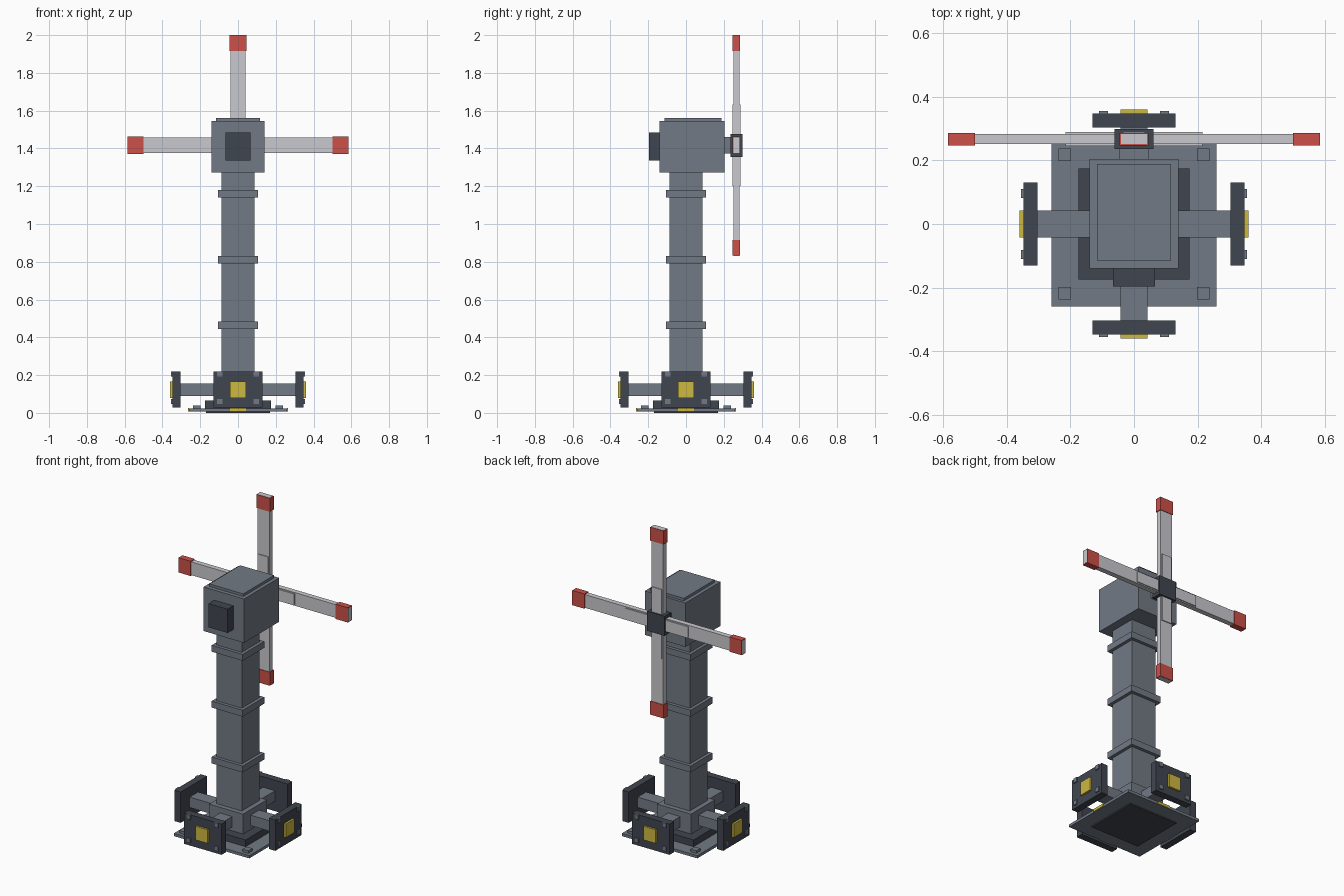
import bpy, bmesh, math
from mathutils import Matrix, Vector

if "Cube" in bpy.data.objects:
    bpy.data.objects.remove(bpy.data.objects["Cube"])


def mat(name, r, g, b):
    m = bpy.data.materials.new(name)
    lin = [((c / 255 + 0.055) / 1.055) ** 2.4 for c in (r, g, b)]
    m.diffuse_color = (*lin, 1)
    m.use_nodes = True
    m.node_tree.nodes["Principled BSDF"].inputs["Base Color"].default_value = m.diffuse_color
    return m


GREY = mat("steel grey", 114, 122, 133)
DARK = mat("dark grey", 64, 70, 80)
LIGHT = mat("blade light grey", 202, 202, 207)
RED = mat("tip red", 204, 80, 72)
YELLOW = mat("socket yellow", 206, 184, 64)


def boxes(name, material, ranges, turns=1, axis='Z', pivot=(0, 0, 0)):
    """Boxes given as (x0,x1,y0,y1,z0,z1), repeated in quarter turns about an axis."""
    bm = bmesh.new()
    for k in range(turns):
        p = Vector(pivot)
        rot = (Matrix.Translation(p) @ Matrix.Rotation(k * math.pi / 2, 4, axis)
               @ Matrix.Translation(-p))
        for x0, x1, y0, y1, z0, z1 in ranges:
            m = (Matrix.Translation(((x0 + x1) / 2, (y0 + y1) / 2, (z0 + z1) / 2))
                 @ Matrix.Diagonal((x1 - x0, y1 - y0, z1 - z0, 1)))
            bmesh.ops.create_cube(bm, size=1, matrix=rot @ m)
    me = bpy.data.meshes.new(name)
    bm.to_mesh(me)
    bm.free()
    me.materials.append(material)
    ob = bpy.data.objects.new(name, me)
    bpy.context.collection.objects.link(ob)
    return ob


def sq(h, z0, z1):
    return (-h, h, -h, h, z0, z1)


# Base
boxes("base_foot", DARK, [sq(0.17, 0, 0.01)])
boxes("base_plate", GREY, [sq(0.26, 0.007, 0.024)])
boxes("base_edge_marks", YELLOW, [(-0.042, 0.042, -0.265, -0.259, 0.008, 0.025)], 4)
boxes("base_bolts", GREY, [(0.198, 0.238, 0.198, 0.238, 0.024, 0.04)], 4)
boxes("base_ring", DARK, [sq(0.174, 0.024, 0.066)])
boxes("base_block", GREY, [sq(0.117, 0.066, 0.19)])

# Four side connectors
boxes("connector_arms", GREY, [(-0.042, 0.042, -0.31, -0.1, 0.09, 0.155)], 4)
boxes("connector_panels", DARK, [(-0.13, 0.13, -0.348, -0.304, 0.028, 0.22)], 4)
boxes("connector_sockets", YELLOW, [(-0.042, 0.042, -0.36, -0.347, 0.08, 0.165)], 4)
boxes("connector_bolts", GREY,
      [(s * 0.096 - 0.014, s * 0.096 + 0.014, -0.355, -0.347, z - 0.014, z + 0.014)
       for s in (-1, 1) for z in (0.06, 0.206)], 4)

# Column with collars
boxes("column", GREY, [sq(0.087, 0.18, 1.28)])
boxes("column_collars", GREY, [sq(0.107, z - 0.02, z + 0.02) for z in (0.463, 0.811, 1.159)])

# Head
boxes("head_housing", GREY, [(-0.14, 0.14, -0.14, 0.205, 1.272, 1.546)])
boxes("head_lid", GREY, [(-0.117, 0.117, -0.115, 0.188, 1.546, 1.562)])
boxes("front_box", DARK, [(-0.066, 0.066, -0.196, -0.14, 1.336, 1.484)])
boxes("rotor_shaft", GREY, [(-0.045, 0.045, 0.2, 0.245, 1.373, 1.46)])

# Rotor: four blades about the hub
C, Y = 1.416, 0.267
P = (0, Y, C)
boxes("rotor_hub", DARK, [(-0.061, 0.061, Y - 0.031, Y + 0.031, C - 0.061, C + 0.061)])
boxes("blades", LIGHT, [(-0.041, 0.041, Y - 0.016, Y + 0.016, C + 0.05, C + 0.585)], 4, 'Y', P)
boxes("blade_roots", LIGHT, [(-0.034, 0.034, Y - 0.022, Y + 0.022, C + 0.05, C + 0.216)], 4, 'Y', P)
# Red sleeves leave the pale blade end showing
boxes("blade_tips", RED,
      [(-0.046, 0.046, Y + s * 0.0175 - 0.002, Y + s * 0.0175 + 0.002, C + 0.5, C + 0.584) for s in (-1, 1)]
      + [(s * 0.0435 - 0.0025, s * 0.0435 + 0.0025, Y - 0.0155, Y + 0.0155, C + 0.5, C + 0.584) for s in (-1, 1)],
      4, 'Y', P)
